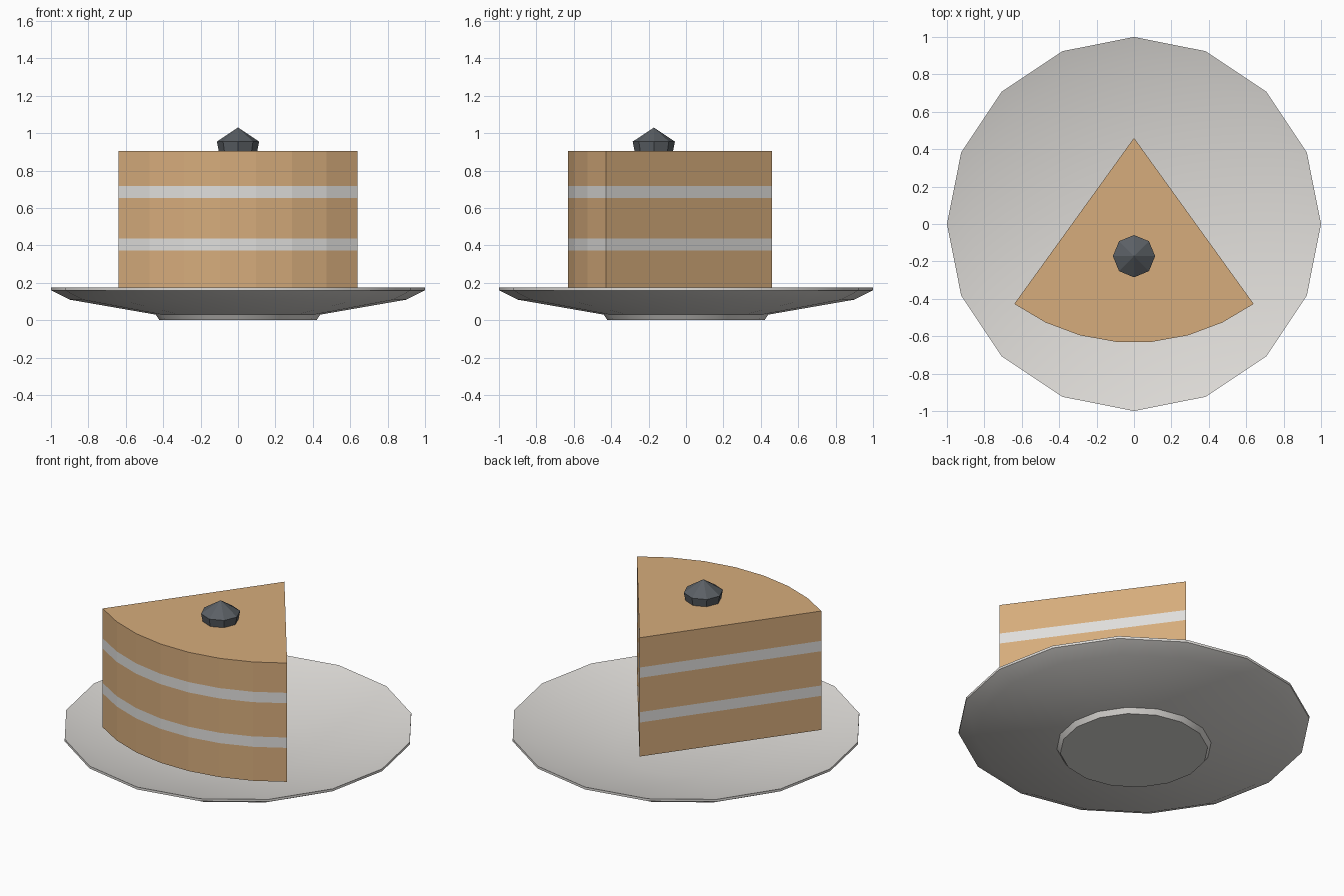
import bpy, bmesh
from math import sin, cos, pi, radians

cube = bpy.data.objects.get("Cube")
if cube:
    bpy.data.objects.remove(cube, do_unlink=True)


def material(name, srgb):
    mat = bpy.data.materials.new(name)
    color = [((c + 0.055) / 1.055) ** 2.4 for c in srgb] + [1.0]
    mat.use_nodes = True
    mat.diffuse_color = color
    mat.node_tree.nodes["Principled BSDF"].inputs["Base Color"].default_value = color
    return mat


sponge = material("sponge tan", (0.84, 0.675, 0.485))
cream = material("cream white", (0.875, 0.87, 0.86))
china = material("china white", (0.875, 0.865, 0.85))
chocolate = material("dark berry", (0.355, 0.375, 0.395))


def finish(name, bm, *mats):
    bmesh.ops.recalc_face_normals(bm, faces=bm.faces)
    mesh = bpy.data.meshes.new(name)
    bm.to_mesh(mesh)
    bm.free()
    for mat in mats:
        mesh.materials.append(mat)
    obj = bpy.data.objects.new(name, mesh)
    bpy.context.collection.objects.link(obj)
    return obj


def bridge(bm, low, high):
    """Join two equal closed loops with quads."""
    count = len(low)
    return [bm.faces.new((low[i], low[(i + 1) % count], high[(i + 1) % count], high[i]))
            for i in range(count)]


def lathe(name, profile, sides, mat, y=0.0):
    """Turn a (radius, height) profile about a vertical axis; radius 0 is a tip."""
    bm = bmesh.new()
    rings = []
    for r, z in profile:
        if r:
            rings.append([bm.verts.new((r * cos(2 * pi * i / sides),
                                        y + r * sin(2 * pi * i / sides), z))
                          for i in range(sides)])
    for low, high in zip(rings, rings[1:]):
        bridge(bm, low, high)
    for (r, z), ring in ((profile[0], rings[0]), (profile[-1], rings[-1])):
        if r:
            bm.faces.new(ring)
        else:
            tip = bm.verts.new((0, y, z))
            for i in range(sides):
                bm.faces.new((ring[i], ring[(i + 1) % sides], tip))
    return finish(name, bm, mat)


# Plate: foot, sloping underside, thin rim and sunken well
plate = lathe("plate", [(0.42, 0), (0.44, 0.03), (0.9, 0.11), (1, 0.16),
                        (1, 0.175), (0.88, 0.14), (0.4, 0.05)], 16, china)
bpy.ops.object.select_all(action='DESELECT')
plate.select_set(True)
bpy.context.view_layer.objects.active = plate
bpy.ops.object.shade_smooth_by_angle(angle=radians(30))

# Cake slice: wedge outline stacked in layers, alternate layers are cream
APEX_Y, RADIUS, HALF, SEGMENTS = 0.46, 1.094, radians(35.8), 7
outline = [(0, APEX_Y)]
for i in range(SEGMENTS + 1):
    a = HALF * (2 * i / SEGMENTS - 1)
    outline.append((RADIUS * sin(a), APEX_Y - RADIUS * cos(a)))
bm = bmesh.new()
levels = [[bm.verts.new((x, y, z)) for x, y in outline]
          for z in (0.16, 0.373, 0.438, 0.653, 0.718, 0.905)]
for n, (low, high) in enumerate(zip(levels, levels[1:])):
    for face in bridge(bm, low, high):
        face.material_index = n % 2
bm.faces.new(levels[0])
bm.faces.new(levels[-1])
finish("cake_slice", bm, sponge, cream)

# Berry on top
lathe("berry_topping", [(0.102, 0.9), (0.113, 0.955), (0, 1.03)], 8, chocolate, y=-0.172)
